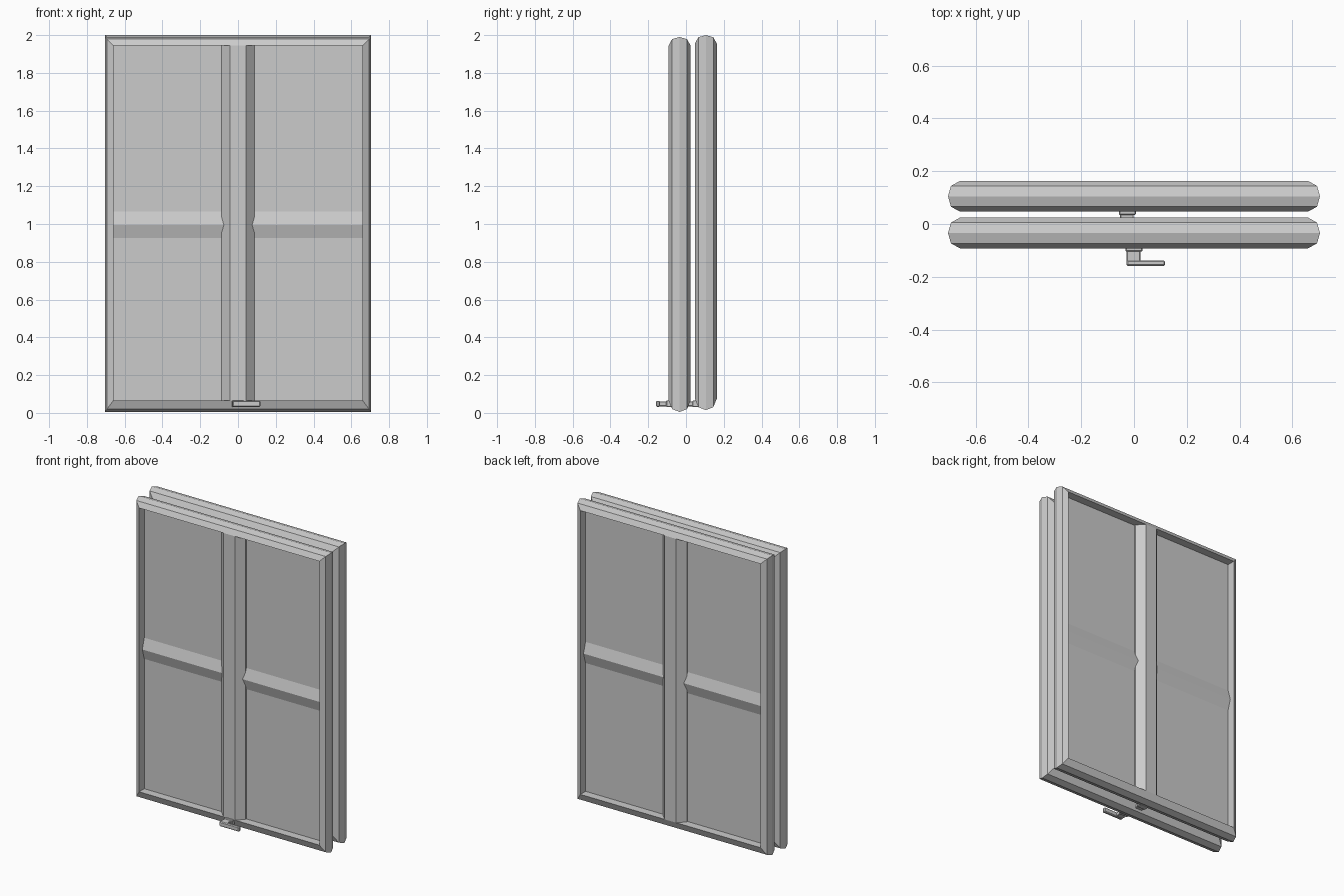
import bpy, bmesh

if "Cube" in bpy.data.objects:
    bpy.data.objects.remove(bpy.data.objects["Cube"])

HX, HD = 0.66, 0.058          # half opening width, half sash depth


def make(name, verts, faces):
    me = bpy.data.meshes.new(name)
    bm = bmesh.new()
    vs = [bm.verts.new(v) for v in verts]
    for f in faces:
        bm.faces.new([vs[i] for i in f])
    bmesh.ops.recalc_face_normals(bm, faces=bm.faces)
    bm.to_mesh(me)
    bm.free()
    ob = bpy.data.objects.new(name, me)
    bpy.context.collection.objects.link(ob)
    return ob


def prism(name, start, end):
    # skin two matching outlines and cap both ends
    n = len(start)
    faces = [(i, (i + 1) % n, n + (i + 1) % n, n + i) for i in range(n)]
    faces += [tuple(range(n)), tuple(range(n, 2 * n))]
    return make(name, start + end, faces)


def box(name, x0, x1, y0, y1, z0, z1, bevel=0):
    def rect(y):
        return [(x0, y, z0), (x1, y, z0), (x1, y, z1), (x0, y, z1)]
    ob = prism(name, rect(y0), rect(y1))
    if bevel:
        m = ob.modifiers.new("bevel", 'BEVEL')
        m.width, m.segments = bevel, 1
    return ob


def sash(side, y, dz, hx):
    z0, z1 = 0.065 + dz, 1.945 + dz
    # mitred outer frame with a half-octagon profile
    prof = [(0, -1), (0.75, -0.68), (1, 0), (0.75, 0.68), (0, 1)]
    n = len(prof)
    verts = []
    for sx, sz in ((-1, -1), (1, -1), (1, 1), (-1, 1)):
        for t, d in prof:
            z = z1 + 0.045 * t if sz > 0 else z0 - 0.06 * t
            verts.append((sx * (HX + 0.045 * t), y + d * HD, z))
    faces = []
    for c in range(4):
        a, b = c * n, (c + 1) % 4 * n
        faces += [(a + i, a + (i + 1) % n, b + (i + 1) % n, b + i) for i in range(n)]
    make(side + "_frame", verts, faces)

    # glass pane
    box(side + "_glass", -HX, HX, y - 0.004, y + 0.004, z0, z1)

    # upright bar with chamfered edges
    o = [(-0.0875, -0.012), (-0.042, -HD), (0.042, -HD), (0.0875, -0.012),
         (0.0875, 0.012), (0.042, HD), (-0.042, HD), (-0.0875, 0.012)]
    prism(side + "_upright_bar", [(x, y + d, z0) for x, d in o],
          [(x, y + d, z1) for x, d in o])

    # cross bar with a central ridge
    zc = 0.995
    o = [(-0.07, -0.004), (0, -0.025), (0.07, -0.004),
         (0.07, 0.004), (0, 0.025), (-0.07, 0.004)]
    prism(side + "_cross_bar", [(-HX, y + d, zc + h) for h, d in o],
          [(HX, y + d, zc + h) for h, d in o])

    # latch handle: plate, neck and lever
    f = y - HD
    zh = 0.048
    box(side + "_handle_plate", hx - 0.032, hx + 0.032, f - 0.013, f + 0.03,
        zh - 0.018, zh + 0.018, 0.004)
    box(side + "_handle_neck", hx - 0.028, hx + 0.024, f - 0.065, f,
        zh - 0.013, zh + 0.013, 0.003)
    box(side + "_handle_lever", hx - 0.028, hx + 0.118, f - 0.067, f - 0.046,
        zh - 0.016, zh + 0.016, 0.005)


sash("front", -0.034, 0.0, 0.0)
sash("back", 0.105, 0.01, -0.025)
